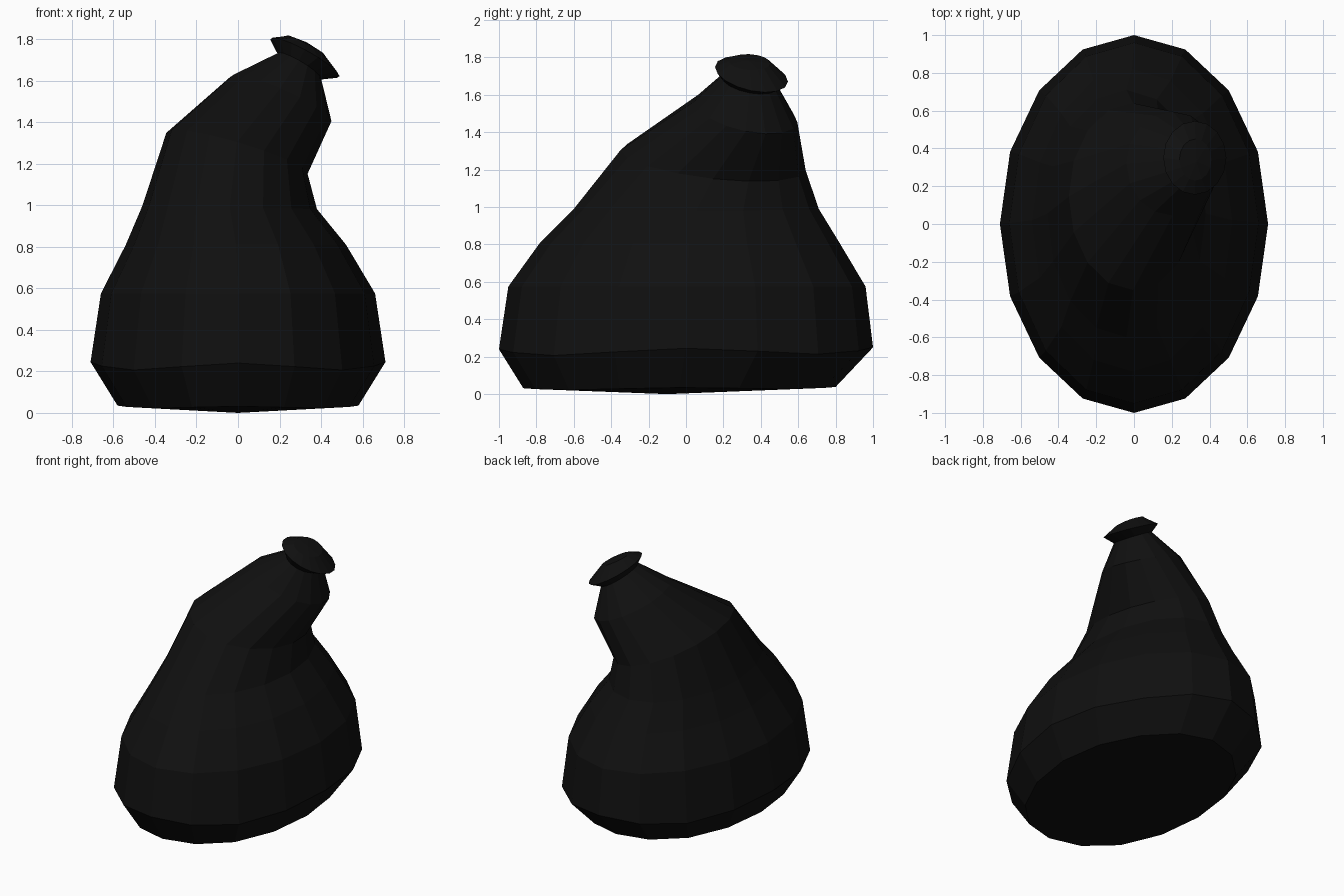
import bpy, bmesh, math

if "Cube" in bpy.data.objects:
    bpy.data.objects.remove(bpy.data.objects["Cube"])

N = 16
black = bpy.data.materials.new("black plastic")
black.diffuse_color = (0.005, 0.005, 0.005, 1)
black.use_nodes = True
black.node_tree.nodes["Principled BSDF"].inputs["Base Color"].default_value = black.diffuse_color


def loft(name, rings, bottom=None, top=None):
    """Skin tilted elliptical rings: centre x,y,z, radius x,y, slope in x,y, ripple."""
    bm = bmesh.new()
    loops = []
    for cx, cy, cz, rx, ry, sx, sy, rip in rings:
        loop = []
        for i in range(N):
            a = 2 * math.pi * i / N
            dx, dy = rx * math.cos(a), ry * math.sin(a)
            dz = sx * dx + sy * dy - rip * math.sin(2 * a) ** 2
            loop.append(bm.verts.new((cx + dx, cy + dy, cz + dz)))
        loops.append(loop)
    for lo, hi in zip(loops, loops[1:]):
        for i in range(N):
            j = (i + 1) % N
            bm.faces.new((lo[i], lo[j], hi[j], hi[i]))
    for tip, loop in ((bottom, loops[0]), (top, loops[-1])):
        if tip:
            v = bm.verts.new(tip)
            for i in range(N):
                bm.faces.new((v, loop[i], loop[(i + 1) % N]))
    bmesh.ops.recalc_face_normals(bm, faces=bm.faces)
    me = bpy.data.meshes.new(name)
    bm.to_mesh(me)
    bm.free()
    me.materials.append(black)
    ob = bpy.data.objects.new(name, me)
    bpy.context.collection.objects.link(ob)
    return ob


# sagging sack, one skin from the floor up to the gathered neck and tied tuft
loft("tied_sack", [
    (0, -0.035, 0.035, 0.58, 0.835, 0, 0.004, 0.01),
    (0, 0, 0.245, 0.71, 1.0, 0, 0.005, 0.035),
    (0, 0.005, 0.575, 0.66, 0.955, 0, 0, 0),
    (-0.01, 0.02, 0.81, 0.53, 0.80, 0, 0, 0),
    (-0.04, 0.055, 0.99, 0.42, 0.655, -0.02, 0, 0),
    # pinched fold on the right side, bulging shoulder above it
    (-0.005, 0.145, 1.25, 0.34, 0.495, -0.29, -0.11, 0),
    (0.205, 0.32, 1.51, 0.245, 0.275, -0.43, -0.20, 0),
    # neck
    (0.295, 0.34, 1.67, 0.105, 0.15, -0.57, -0.18, 0),
    # flared tuft
    (0.322, 0.35, 1.71, 0.167, 0.195, -0.53, -0.2, 0),
    (0.325, 0.34, 1.775, 0.085, 0.11, -0.5, -0.05, 0),
], bottom=(0, -0.1, 0), top=(0.33, 0.33, 1.785))
